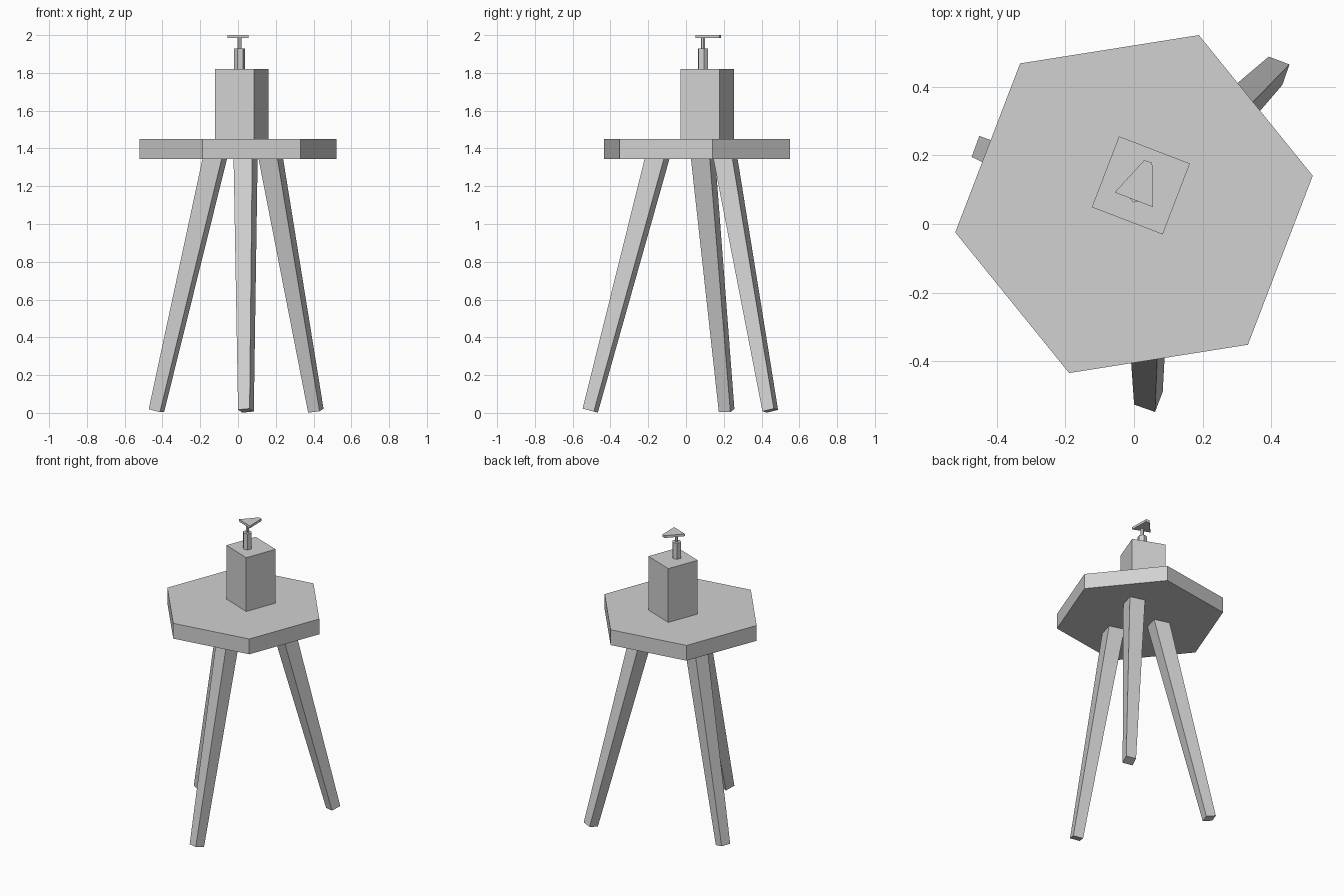
import bpy
import bmesh
from math import radians, cos, sin, sqrt
from mathutils import Vector, Matrix

cube = bpy.data.objects.get("Cube")
if cube:
    bpy.data.objects.remove(cube, do_unlink=True)

GREY = (0.64, 0.64, 0.64, 1)
grey = bpy.data.materials.new("plain grey")
grey.use_nodes = True
grey.diffuse_color = GREY
grey.node_tree.nodes["Principled BSDF"].inputs["Base Color"].default_value = GREY


def loft(name, lower, upper):
    """Closed flat-faced solid between two matching outlines."""
    bm = bmesh.new()
    a = [bm.verts.new(p) for p in lower]
    b = [bm.verts.new(p) for p in upper]
    n = len(a)
    bm.faces.new(a[::-1])
    bm.faces.new(b)
    for i in range(n):
        j = (i + 1) % n
        bm.faces.new((a[i], a[j], b[j], b[i]))
    bmesh.ops.recalc_face_normals(bm, faces=bm.faces)
    mesh = bpy.data.meshes.new(name)
    bm.to_mesh(mesh)
    bm.free()
    mesh.materials.append(grey)
    obj = bpy.data.objects.new(name, mesh)
    bpy.context.collection.objects.link(obj)
    return obj


def ring(sides, radius, yaw):
    step = 360 / sides
    return [Vector((radius * cos(radians(yaw + i * step)),
                    radius * sin(radians(yaw + i * step)), 0)) for i in range(sides)]


def prism(name, outline, x, y, bottom, top):
    return loft(name, [p + Vector((x, y, bottom)) for p in outline],
                [p + Vector((x, y, top)) for p in outline])


def leg(name, foot, head):
    """Tapered square post, cut square to its own leaning axis."""
    foot, head = Vector(foot), Vector(head)
    tilt = Vector((0, 0, 1)).rotation_difference(head - foot).to_matrix()
    low = [foot + tilt @ p for p in ring(4, 0.065 / sqrt(2), 45 - 20)]
    high = [head + tilt @ p for p in ring(4, 0.104 / sqrt(2), 45 - 16)]
    return loft(name, low, high)


# Hexagonal seat
prism("seat", ring(6, 0.527, 9), 0, 0.058, 1.345, 1.45)

# Three splayed legs, heads sunk into the seat
leg("front_leg", (0.042, -0.507, 0.012), (0.04, -0.143, 1.385))
leg("back_left_leg", (0.412, 0.446, 0.012), (0.167, 0.202, 1.385))
leg("back_right_leg", (-0.432, 0.215, 0.012), (-0.114, 0.087, 1.385))

# Block with a small post, pin and triangular cap
prism("block", ring(4, 0.221 / sqrt(2), 45 - 21), 0.02, 0.1125, 1.45, 1.82)
prism("post", ring(6, 0.029, 9), 0.008, 0.09, 1.82, 1.93)
prism("pin", ring(6, 0.0105, 9), 0.008, 0.09, 1.93, 1.985)
cap = [Vector((x, y, 0)) for x, y in
       ((-0.056, 0.092), (0.056, 0.049), (0.053, 0.178), (0.03, 0.186))]
prism("cap", cap, 0, 0, 1.984, 2.0)
